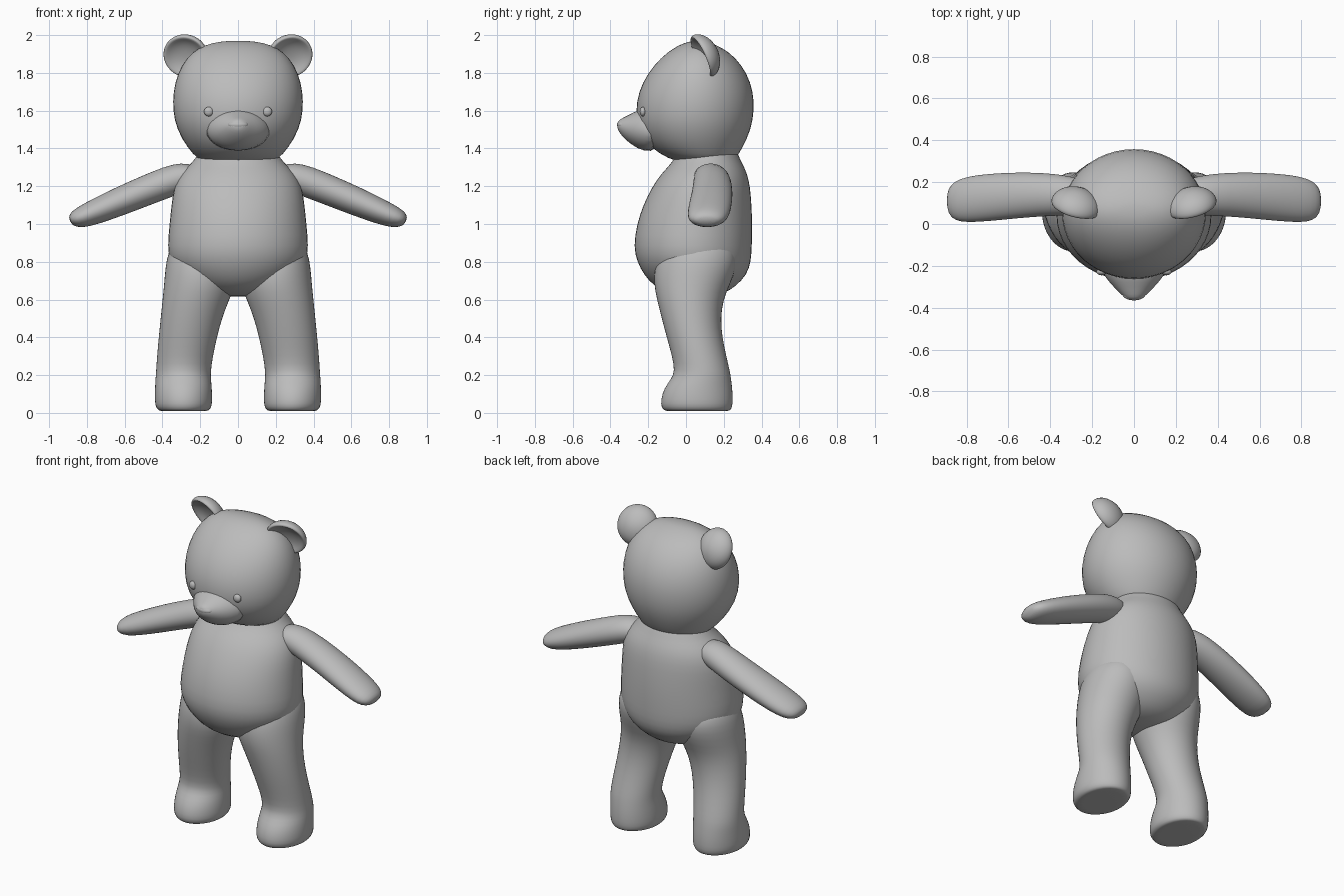
import bpy, bmesh, math
from mathutils import Vector, Matrix

grey = bpy.data.materials.new("soft grey")
grey.diffuse_color = (0.5, 0.5, 0.5, 1)


def finish(name, bm, levels=1):
    bmesh.ops.recalc_face_normals(bm, faces=bm.faces)
    mesh = bpy.data.meshes.new(name)
    bm.to_mesh(mesh)
    bm.free()
    mesh.materials.append(grey)
    mesh.shade_smooth()
    ob = bpy.data.objects.new(name, mesh)
    bpy.context.collection.objects.link(ob)
    if levels:
        mod = ob.modifiers.new("round", 'SUBSURF')
        mod.levels = mod.render_levels = levels
    return ob


def loft(name, rings, n=24):
    """Skin a tube through elliptical rings given as (centre, axis u, axis v)."""
    bm = bmesh.new()
    loops = []
    for c, u, v in rings:
        angles = [2 * math.pi * i / n for i in range(n)]
        loops.append([bm.verts.new(Vector(c) + Vector(u) * math.cos(a) + Vector(v) * math.sin(a))
                      for a in angles])
    for a, b in zip(loops, loops[1:]):
        for i in range(n):
            j = (i + 1) % n
            bm.faces.new((a[i], a[j], b[j], b[i]))
    bm.faces.new(loops[0])
    bm.faces.new(loops[-1])
    return finish(name, bm)


def upright(rows):
    """Rows of (z, left x, right x, front y, back y) to horizontal rings."""
    return [(((x0 + x1) / 2, (y0 + y1) / 2, z), ((x1 - x0) / 2, 0, 0), (0, (y1 - y0) / 2, 0))
            for z, x0, x1, y0, y1 in rows]


def ball(name, centre, size):
    bm = bmesh.new()
    bmesh.ops.create_uvsphere(bm, u_segments=20, v_segments=12, radius=1,
                              matrix=Matrix.Translation(centre) @ Matrix.Diagonal((*size, 1)))
    return finish(name, bm, 0)


# torso
torso = [(0.615, 0.07, -0.02, 0.13), (0.635, 0.17, -0.10, 0.21), (0.67, 0.24, -0.17, 0.265),
         (0.73, 0.315, -0.225, 0.325), (0.80, 0.365, -0.262, 0.347), (0.88, 0.378, -0.282, 0.352),
         (1.0, 0.366, -0.263, 0.354), (1.1, 0.356, -0.23, 0.35), (1.2, 0.342, -0.18, 0.342),
         (1.27, 0.305, -0.13, 0.325), (1.32, 0.25, -0.08, 0.30), (1.37, 0.21, -0.05, 0.275),
         (1.42, 0.19, -0.03, 0.26)]
loft("torso", upright([(z, -w, w, f, b) for z, w, f, b in torso]))

# head
head = [(1.325, 0.18, -0.03, 0.24), (1.345, 0.215, -0.09, 0.265), (1.40, 0.268, -0.19, 0.30),
        (1.50, 0.328, -0.258, 0.348), (1.60, 0.349, -0.27, 0.364), (1.70, 0.347, -0.255, 0.36),
        (1.80, 0.323, -0.205, 0.325), (1.88, 0.275, -0.135, 0.265), (1.93, 0.215, -0.07, 0.20),
        (1.96, 0.14, -0.01, 0.13), (1.97, 0.05, 0.04, 0.085)]
loft("head", upright([(z, -w, w, f, b) for z, w, f, b in head]))

# muzzle and nose
muzzle = [(-0.14, 1.495, 0.20, 0.115), (-0.23, 1.50, 0.155, 0.115), (-0.28, 1.502, 0.118, 0.088),
          (-0.32, 1.507, 0.078, 0.062), (-0.35, 1.517, 0.048, 0.038), (-0.364, 1.522, 0.022, 0.016)]
loft("muzzle", [((0, y, z), (w, 0, 0), (0, 0, h)) for y, z, w, h in muzzle])
ball("nose", (0, -0.335, 1.525), (0.055, 0.03, 0.024))

# leg outline: z, inner x, outer x, front y, back y
leg = [(0.01, 0.165, 0.41, -0.105, 0.225), (0.012, 0.155, 0.42, -0.115, 0.235),
       (0.03, 0.138, 0.438, -0.133, 0.247), (0.07, 0.135, 0.442, -0.135, 0.25),
       (0.13, 0.137, 0.441, -0.118, 0.247), (0.18, 0.142, 0.438, -0.08, 0.24),
       (0.22, 0.143, 0.435, -0.06, 0.234), (0.30, 0.132, 0.430, -0.075, 0.215),
       (0.40, 0.11, 0.421, -0.103, 0.193), (0.50, 0.084, 0.411, -0.13, 0.185),
       (0.60, 0.045, 0.401, -0.155, 0.198), (0.68, 0.01, 0.393, -0.172, 0.235),
       (0.77, 0.01, 0.386, -0.17, 0.27), (0.85, 0.04, 0.372, -0.14, 0.27),
       (0.93, 0.10, 0.33, -0.08, 0.22)]

# arm path: x, z, centre y, half thickness, half depth
arm = [(0.20, 1.265, 0.125, 0.05, 0.07), (0.27, 1.255, 0.13, 0.078, 0.09),
       (0.36, 1.228, 0.14, 0.083, 0.10), (0.50, 1.172, 0.14, 0.08, 0.108),
       (0.63, 1.118, 0.132, 0.076, 0.113), (0.75, 1.067, 0.122, 0.068, 0.114),
       (0.83, 1.035, 0.113, 0.058, 0.105), (0.87, 1.022, 0.11, 0.042, 0.083),
       (0.89, 1.016, 0.11, 0.02, 0.045)]

# ear profile: radius, depth along the facing direction (dished in front, domed behind)
ear = [(0.015, -0.03), (0.06, -0.025), (0.095, -0.008), (0.115, 0.008), (0.124, -0.004),
       (0.122, -0.025), (0.105, -0.055), (0.07, -0.08), (0.02, -0.095)]

for s, side in ((-1, "right"), (1, "left")):
    loft(side + "_leg", upright([(z, s * a, s * b, f, k) for z, a, b, f, k in leg]))
    loft(side + "_arm", [((s * x, y, z), (0, d, 0), (s * 0.39 * t, 0, 0.92 * t))
                         for x, z, y, t, d in arm])
    facing = Vector((s * 0.26, -1, -0.45)).normalized()
    u = facing.cross(Vector((0, 0, 1))).normalized()
    v = facing.cross(u)
    centre = Vector((s * 0.278, 0.08, 1.885))
    loft(side + "_ear", [(centre + facing * d, u * r, v * r) for r, d in ear])
    ball(side + "_eye", (s * 0.155, -0.228, 1.595), (0.025, 0.017, 0.025))
